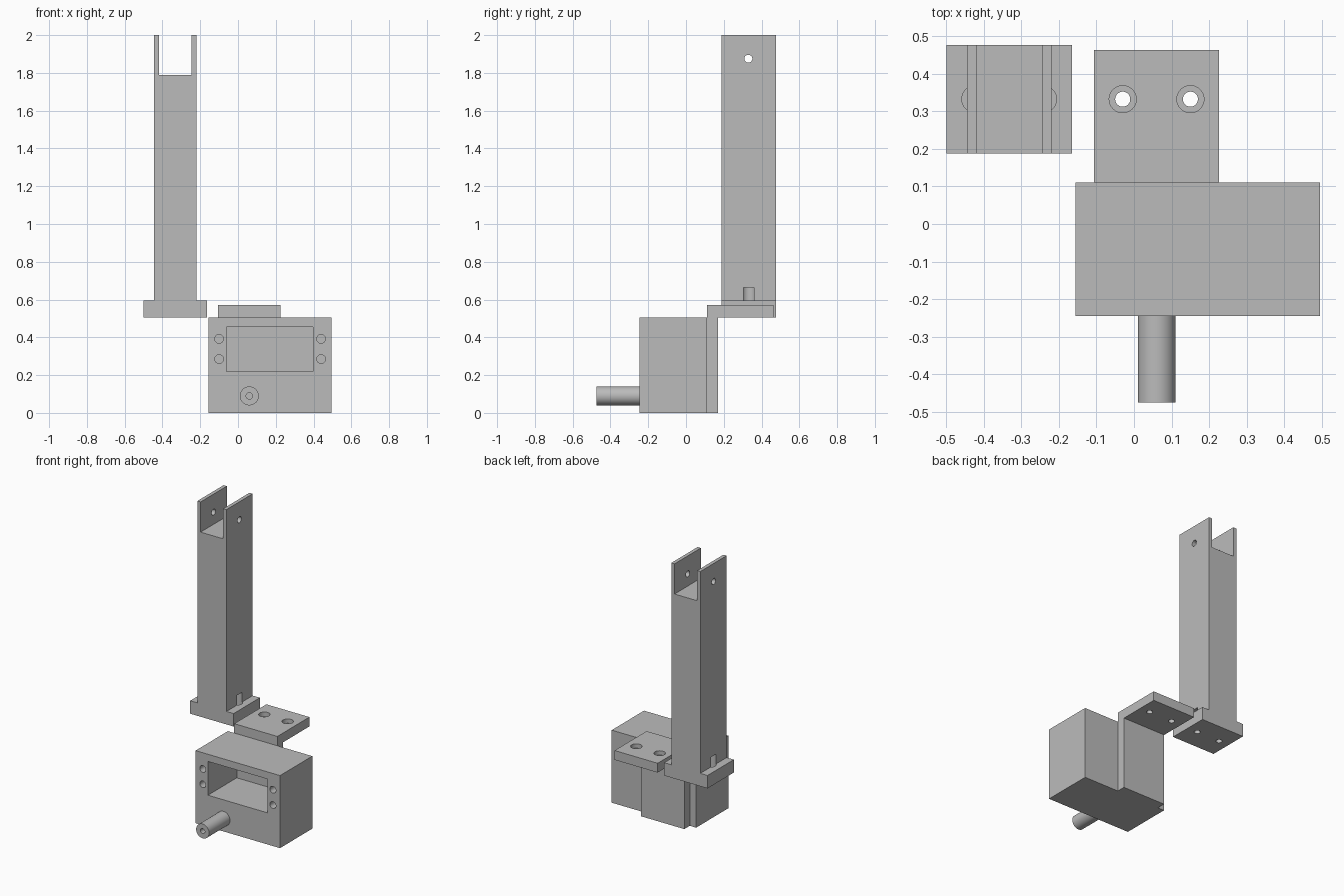
import bpy, bmesh, math
from mathutils import Matrix, Vector

cube = bpy.data.objects.get("Cube")
if cube:
    bpy.data.objects.remove(cube, do_unlink=True)

GREY = bpy.data.materials.new("plain_grey")
GREY.use_nodes = True
COLOUR = (0.5, 0.5, 0.5, 1)
GREY.diffuse_color = COLOUR
GREY.node_tree.nodes["Principled BSDF"].inputs["Base Color"].default_value = COLOUR

AXES = {"x": Matrix.Rotation(math.pi / 2, 4, "Y"),
        "y": Matrix.Rotation(math.pi / 2, 4, "X"),
        "z": Matrix.Identity(4)}


def finish(name, bm):
    bmesh.ops.recalc_face_normals(bm, faces=bm.faces)
    mesh = bpy.data.meshes.new(name)
    bm.to_mesh(mesh)
    bm.free()
    mesh.materials.append(GREY)
    obj = bpy.data.objects.new(name, mesh)
    bpy.context.collection.objects.link(obj)
    return obj


def extrude(name, points, direction):
    """Solid made by sweeping a flat outline along a vector."""
    bm = bmesh.new()
    face = bm.faces.new([bm.verts.new(p) for p in points])
    swept = bmesh.ops.extrude_face_region(bm, geom=[face])["geom"]
    verts = [g for g in swept if isinstance(g, bmesh.types.BMVert)]
    bmesh.ops.translate(bm, verts=verts, vec=direction)
    return finish(name, bm)


def box(name, low, high):
    (x0, y0, z0), (x1, y1, z1) = low, high
    outline = [(x0, y0, z0), (x1, y0, z0), (x1, y1, z0), (x0, y1, z0)]
    return extrude(name, outline, (0, 0, z1 - z0))


def rod(name, start, axis, length, radius):
    """Cylinder running from start along the positive axis."""
    step = Vector([length if a == axis else 0 for a in "xyz"])
    bm = bmesh.new()
    bmesh.ops.create_cone(bm, cap_ends=True, segments=48, radius1=radius,
                          radius2=radius, depth=length,
                          matrix=Matrix.Translation(Vector(start) + step / 2) @ AXES[axis])
    return finish(name, bm)


def cut(part, cutter):
    mod = part.modifiers.new("cut", "BOOLEAN")
    mod.operation = "DIFFERENCE"
    mod.solver = "EXACT"
    mod.object = cutter
    bpy.context.view_layer.objects.active = part
    bpy.ops.object.modifier_apply(modifier=mod.name)
    bpy.data.objects.remove(cutter, do_unlink=True)


def cut_screw_holes(part, centre_x, seat_z, top_z):
    """Pair of through holes with wider screw-head recesses."""
    for side in (-1, 1):
        x = centre_x + side * 0.09
        cut(part, rod("recess", (x, 0.332, seat_z), "z", top_z - seat_z, 0.036))
        cut(part, rod("hole", (x, 0.332, 0.4), "z", 0.17, 0.02))


# Motor housing with a deep front pocket and four screw holes
housing = box("motor_housing", (-0.155, -0.245, 0), (0.495, 0.11, 0.505))
cut(housing, box("pocket", (-0.06, -0.4, 0.22), (0.397, 0.072, 0.455)))
for x in (-0.1, 0.44):
    for z in (0.285, 0.392):
        cut(housing, rod("screw_hole", (x, -0.3, z), "y", 0.25, 0.023))

# Shaft with a bored end
shaft = rod("front_shaft", (0.06, -0.475, 0.09), "y", 0.23, 0.05)
cut(shaft, rod("bore", (0.06, -0.5, 0.09), "y", 0.17, 0.017))

# Angled bracket behind the housing
profile = [(0.11, 0), (0.17, 0), (0.17, 0.505), (0.463, 0.505), (0.463, 0.57), (0.11, 0.57)]
bracket = extrude("angle_bracket", [(-0.106, y, z) for y, z in profile], (0.332, 0, 0))
cut_screw_holes(bracket, 0.06, 0.54, 0.7)

# Tall arm: flanged foot, solid column and forked top
half = [(0.167, 0.505), (0.167, 0.595), (0.112, 0.595), (0.112, 2), (0.087, 2), (0.087, 1.79)]
outline = half + [(-x, z) for x, z in reversed(half)]
MID = -0.332
arm = extrude("forked_arm", [(MID + x, 0.187, z) for x, z in outline], (0, 0.289, 0))
cut(arm, rod("pivot_hole", (-0.6, 0.33, 1.875), "x", 0.6, 0.021))
cut_screw_holes(arm, MID, 0.54, 0.663)

# Smooth the round surfaces, keep the edges crisp
bpy.ops.object.select_all(action="DESELECT")
for part in (housing, shaft, bracket, arm):
    part.select_set(True)
bpy.context.view_layer.objects.active = housing
bpy.ops.object.shade_smooth_by_angle(angle=math.radians(30))
